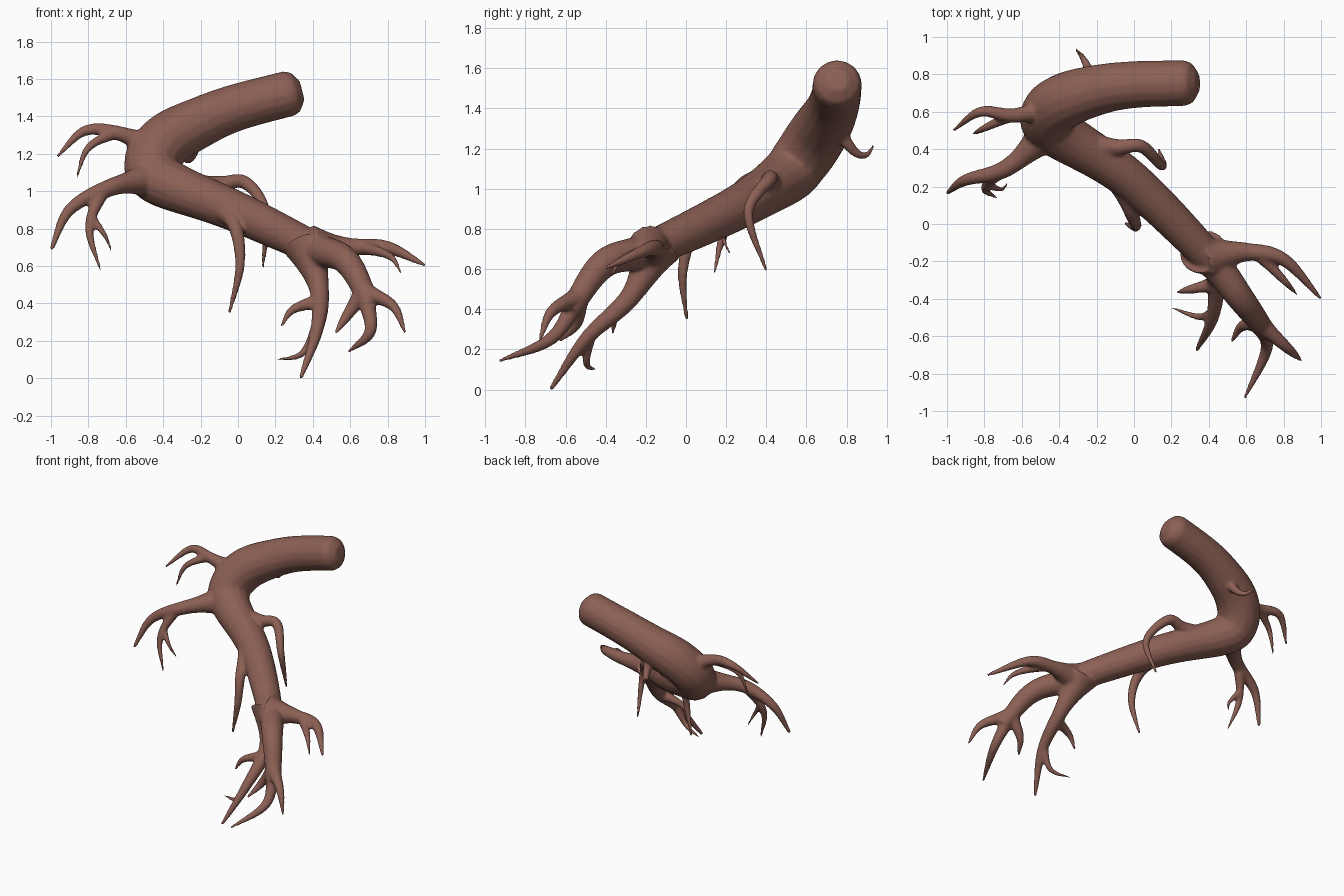
import bpy, bmesh, math
from mathutils import Vector

if "Cube" in bpy.data.objects:
    bpy.data.objects.remove(bpy.data.objects["Cube"])

bark = bpy.data.materials.new("reddish brown bark")
bark.diffuse_color = (0.26, 0.115, 0.088, 1)
bark.use_nodes = True
bark.node_tree.nodes["Principled BSDF"].inputs["Base Color"].default_value = bark.diffuse_color
bm = bmesh.new()


def spline(points, steps=10):
    """Catmull-Rom curve through the points, with the length fraction of each sample."""
    p = [Vector(q) for q in points]
    p = [2 * p[0] - p[1]] + p + [2 * p[-1] - p[-2]]
    out = []
    for i in range(1, len(p) - 2):
        a, b, c, d = p[i - 1:i + 3]
        for s in range(steps):
            t = s / steps
            out.append(0.5 * (2 * b + (c - a) * t + (2 * a - 5 * b + 4 * c - d) * t * t
                              + (3 * b - a - 3 * c + d) * t ** 3))
    out.append(p[-2])
    run = [0]
    for a, b in zip(out, out[1:]):
        run.append(run[-1] + (b - a).length)
    return out, [r / run[-1] for r in run]


def tube(points, radius, sides=16):
    """Closed tube along the curve; returns a function giving place and radius at a fraction."""
    path, frac = spline(points)
    normal, rings = None, []
    for i, (q, u) in enumerate(zip(path, frac)):
        tan = (path[min(i + 1, len(path) - 1)] - path[max(i - 1, 0)]).normalized()
        normal = normal or tan.orthogonal()
        normal = (normal - tan * normal.dot(tan)).normalized()
        side = tan.cross(normal)
        angles = [2 * math.pi * k / sides for k in range(sides)]
        rings.append([bm.verts.new(q + radius(u) * (math.cos(a) * normal + math.sin(a) * side))
                      for a in angles])
    for r, s in zip(rings, rings[1:]):
        for k in range(sides):
            j = (k + 1) % sides
            bm.faces.new((r[k], r[j], s[j], s[k]))
    bm.faces.new(rings[0][::-1])
    bm.faces.new(rings[-1])

    def at(u):
        i = min(range(len(frac)), key=lambda n: abs(frac[n] - u))
        return path[i], radius(u)
    return at


def limb(parent, u, *points, r=None):
    """Tapering limb growing from its parent; a lone tip gets a hooked, drooping bend."""
    start, parent_r = parent(u)
    collar = 1.2 if r else 0.3
    r = r or 0.75 * parent_r
    if len(points) == 1:
        tip = Vector(points[0])
        bend = start.lerp(tip, 0.7)
        bend.z = start.z + 0.35 * (tip.z - start.z)
        points = (bend, tip)
    return tube([start, *points],
                lambda t: r * (1 - 0.8 * t ** 1.5 + collar * max(0, 1 - t / 0.35) ** 2))


def trunk_radius(u):
    """Thick blunt end, a swelling at the bend, then a taper."""
    cap = max(0, 1 - (u + 0.003) / 0.03)
    swell = 0.03 * math.exp(-((u - 0.31) / 0.12) ** 2)
    return (0.123 - 0.072 * u ** 3 + swell) * math.sqrt(1 - cap ** 2)


# Main bent trunk
trunk = tube([(.342, .755, 1.54), (0, .745, 1.45), (-.2, .715, 1.37), (-.38, .655, 1.27),
              (-.46, .575, 1.15), (-.40, .485, 1.05), (-.02, .235, .895), (.4, -.18, .70),
              (.58, -.41, .625), (.71, -.58, .39)], trunk_radius)

# Three-way fork at the lower end
limb(trunk, .97, (.895, -.73, .24))
limb(trunk, .97, (.708, -.67, .255), (.59, -.935, .14))
limb(trunk, .97, (.58, -.545, .33), (.52, -.63, .24))

# Lower front branch with two twigs
front = limb(trunk, .77, (.436, -.28, .46), (.42, -.5, .25), (.335, -.675, 0), r=.06)
limb(front, .38, (.23, -.365, .275))
limb(front, .63, (.34, -.495, .13), (.195, -.445, .097))

# Right branch with one twig
right = limb(trunk, .78, (.6, -.15, .70), (.8, -.19, .698), (1, -.4, .605), r=.055)
limb(right, .37, (.875, -.38, .56))

# Hanging roots and the small nub at the back
limb(trunk, .53, (-.015, .06, .81), (.01, -.015, .6), (-.047, .003, .345), r=.046)
limb(trunk, .44, (-.1, .41, 1.035), (.04, .415, 1.045), (.15, .31, .88), (.133, .4, .59), r=.045)
limb(trunk, .2, (-.24, .82, 1.205), (-.275, .89, 1.165), (-.312, .935, 1.215), r=.04)

# Upper left branch with one twig
upper = limb(trunk, .30, (-.64, .58, 1.31), (-.82, .6, 1.322), (-.967, .5, 1.185), r=.048)
limb(upper, .4, (-.865, .48, 1.065))

# Lower left branch, its hanging root and that root's twig
lower = limb(trunk, .375, (-.68, .30, 1.02), (-.90, .235, .90), (-1, .165, .685), r=.06)
hanging = limb(lower, .47, (-.795, .19, .80), (-.735, .14, .575))
limb(hanging, .35, (-.71, .185, .76), (-.668, .23, .655))

mesh = bpy.data.meshes.new("branching_root")
bm.to_mesh(mesh)
bm.free()
root = bpy.data.objects.new("branching_root", mesh)
bpy.context.collection.objects.link(root)

# Fuse the limbs into one skin and soften the joints
remesh = root.modifiers.new("fuse", 'REMESH')
remesh.mode = 'VOXEL'
remesh.voxel_size = 0.01
soften = root.modifiers.new("soften", 'SMOOTH')
soften.factor = 0.5
soften.iterations = 8
bpy.context.view_layer.objects.active = root
root.select_set(True)
for name in ("fuse", "soften"):
    bpy.ops.object.modifier_apply(modifier=name)
root.data.materials.clear()
root.data.materials.append(bark)
bpy.ops.object.shade_smooth()
